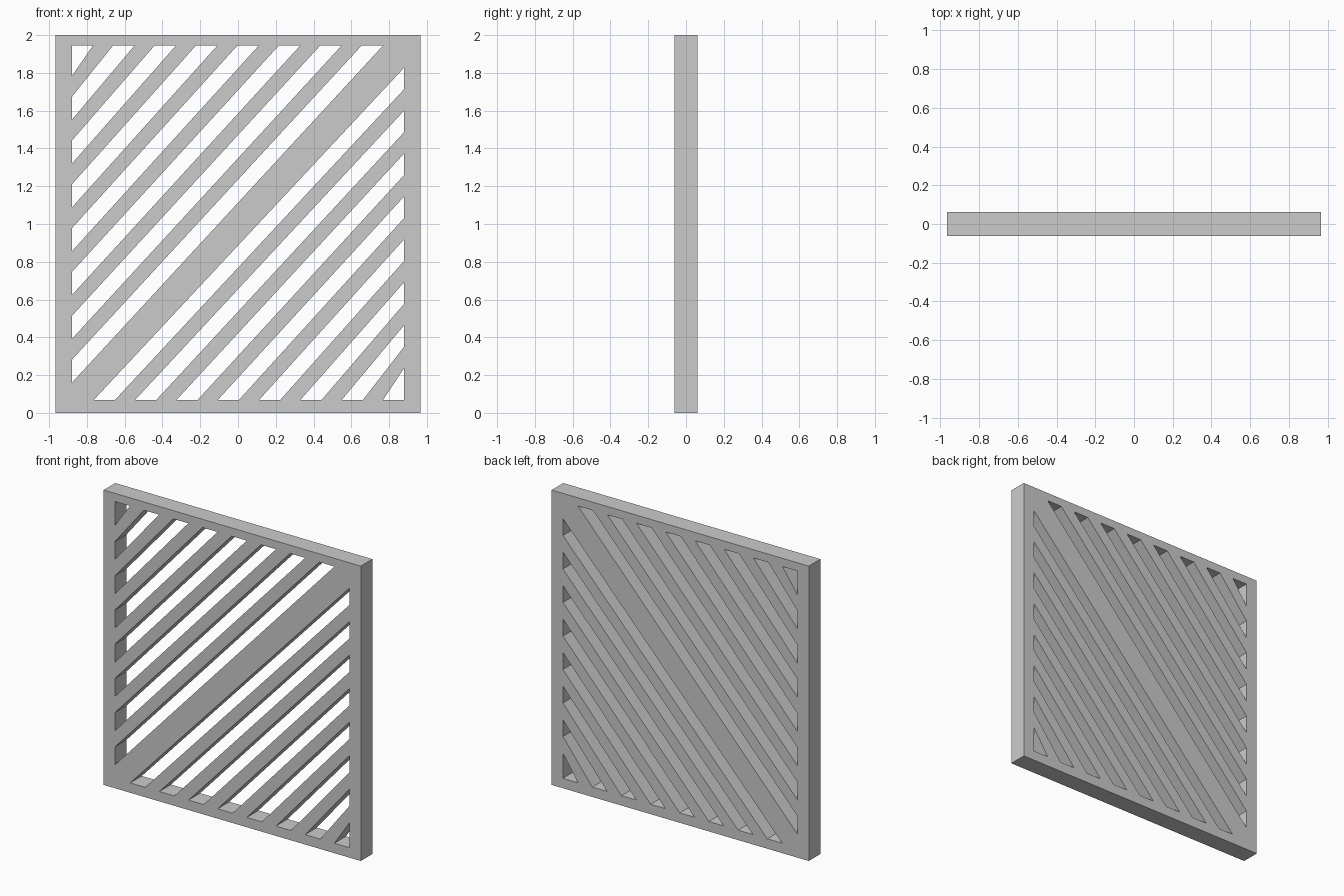
import bpy
import bmesh
from math import radians

if "Cube" in bpy.data.objects:
    bpy.data.objects.remove(bpy.data.objects["Cube"])

HALF_W, HEIGHT, HALF_D = 0.965, 2.0, 0.062      # outer slab
IN_X, IN_LOW, IN_TOP = 0.88, 0.067, 1.944       # opening inside the border
SLOTS = 8

# Flat outline with holes, extruded to a panel
curve = bpy.data.curves.new("lattice_panel", 'CURVE')
curve.dimensions = '2D'
curve.fill_mode = 'BOTH'
curve.extrude = HALF_D


def outline(points):
    s = curve.splines.new('POLY')
    s.points.add(len(points) - 1)
    for p, (x, z) in zip(s.points, points):
        p.co = (x, z, 0, 1)
    s.use_cyclic_u = True
    s.use_smooth = False


# Outer border
outline([(-HALF_W, 0), (HALF_W, 0), (HALF_W, HEIGHT), (-HALF_W, HEIGHT)])

# Diagonal slots on both sides of the wide central bar
for i in range(SLOTS):
    last = i == SLOTS - 1
    # lower right: bottom rail to right rail
    x, z = -0.765 + 0.2188 * i, 1.828 - 0.2272 * i
    if last:
        outline([(x, IN_LOW), (IN_X, IN_LOW), (IN_X, z)])
    else:
        outline([(x, IN_LOW), (x + 0.112, IN_LOW), (IN_X, z - 0.114), (IN_X, z)])
    # upper left: left rail to top rail
    x, z = 0.767 - 0.2193 * i, 0.159 + 0.232 * i
    if last:
        outline([(-IN_X, z), (x, IN_TOP), (-IN_X, IN_TOP)])
    else:
        outline([(-IN_X, z), (x, IN_TOP), (x - 0.113, IN_TOP), (-IN_X, z + 0.122)])

# Turn the outline into an upright mesh
helper = bpy.data.objects.new("panel_outline", curve)
bpy.context.collection.objects.link(helper)
bpy.context.view_layer.update()
deps = bpy.context.evaluated_depsgraph_get()
mesh = bpy.data.meshes.new_from_object(helper.evaluated_get(deps))
bpy.data.objects.remove(helper)

bm = bmesh.new()
bm.from_mesh(mesh)
bmesh.ops.remove_doubles(bm, verts=bm.verts, dist=0.0001)
for v in bm.verts:
    v.co = (v.co.x, -v.co.z, v.co.y)
bmesh.ops.recalc_face_normals(bm, faces=bm.faces)
bmesh.ops.dissolve_limit(bm, angle_limit=radians(0.5), verts=bm.verts, edges=bm.edges)
bmesh.ops.triangulate(bm, faces=bm.faces)
for f in bm.faces:
    f.smooth = False
bm.to_mesh(mesh)
bm.free()

panel = bpy.data.objects.new("lattice_panel", mesh)
bpy.context.collection.objects.link(panel)
